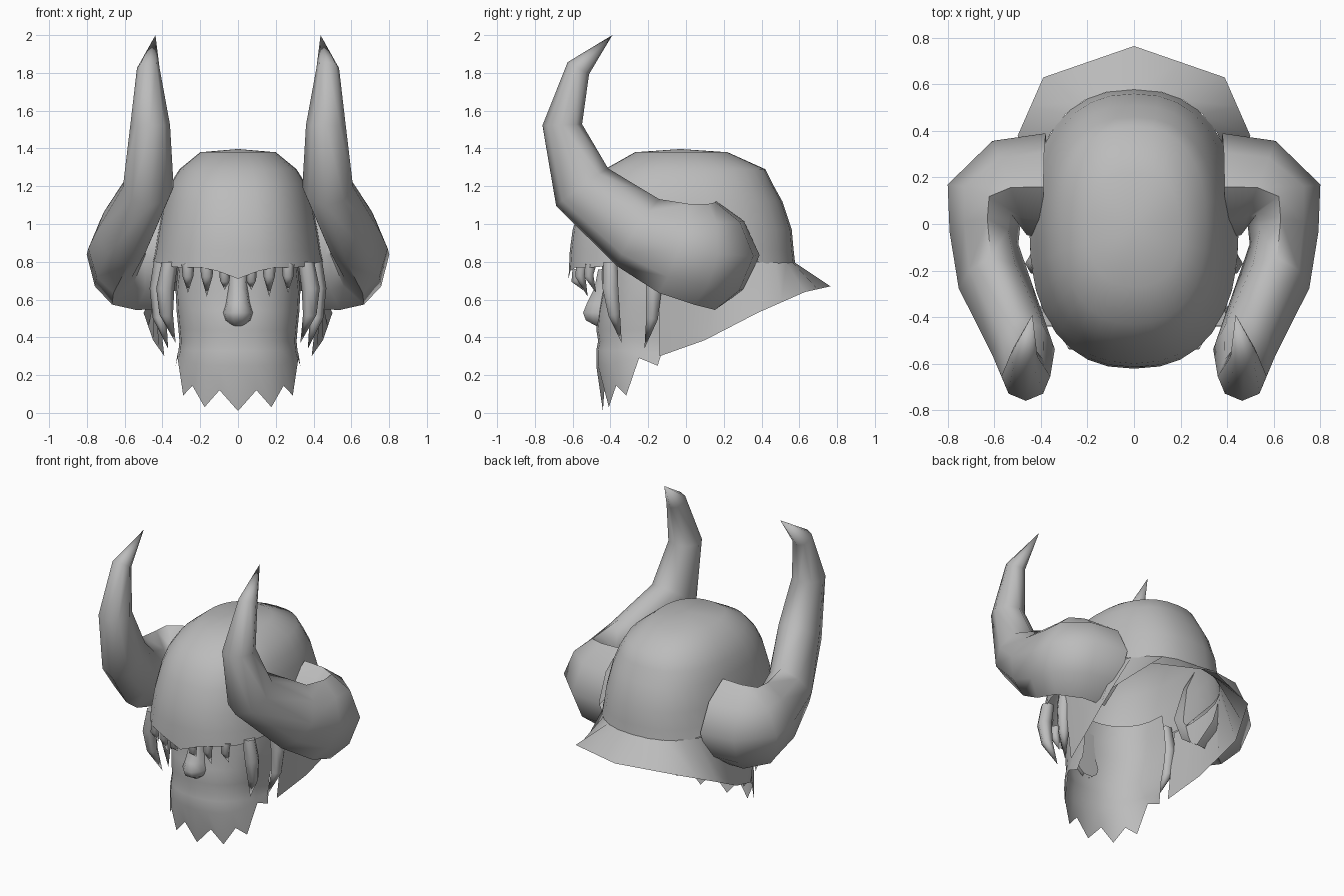
import bpy, bmesh, math
from mathutils import Vector

if "Cube" in bpy.data.objects:
    bpy.data.objects.remove(bpy.data.objects["Cube"])

grey = bpy.data.materials.new("bone_grey")
grey.diffuse_color = (0.5, 0.5, 0.5, 1)
grey.use_nodes = True
grey.node_tree.nodes["Principled BSDF"].inputs["Base Color"].default_value = grey.diffuse_color


def make(name, rows, closed=False, cap=False, mirror=False, angle=40):
    """Skin rows of points into a surface; a one-point row becomes a tip."""
    bm = bmesh.new()
    vs = [[bm.verts.new(p) for p in r] for r in rows]
    for a, b in zip(vs, vs[1:]):
        n = max(len(a), len(b))
        for i in range(n if closed else n - 1):
            j = (i + 1) % n
            if len(a) == 1:
                bm.faces.new((a[0], b[j], b[i]))
            elif len(b) == 1:
                bm.faces.new((a[i], a[j], b[0]))
            else:
                bm.faces.new((a[i], a[j], b[j], b[i]))
    if cap:
        bm.faces.new(vs[0])
    bmesh.ops.recalc_face_normals(bm, faces=bm.faces)
    mesh = bpy.data.meshes.new(name)
    bm.to_mesh(mesh)
    bm.free()
    mesh.materials.append(grey)
    ob = bpy.data.objects.new(name, mesh)
    bpy.context.collection.objects.link(ob)
    bpy.ops.object.select_all(action='DESELECT')
    ob.select_set(True)
    bpy.context.view_layer.objects.active = ob
    bpy.ops.object.shade_smooth_by_angle(angle=math.radians(angle))
    if mirror:
        m = ob.modifiers.new("mirror", 'MIRROR')
        m.use_clip = True
    return ob


def tube(name, secs, sides, cap=True, square=0):
    """Tapered tube; each section is centre, heading of the wide axis, two radii.
    The first 'square' sections are pulled towards a diamond outline."""
    cs = [Vector(s[0]) for s in secs]
    rows = []
    for k, (c, head, ru, rv) in enumerate(secs):
        if ru == 0:
            rows.append([c])
            continue
        t = cs[min(k + 1, len(cs) - 1)] - cs[max(k - 1, 0)]
        h = math.radians(head)
        u = Vector((math.cos(h), math.sin(h), 0))
        v = u.cross(t).normalized()
        row = []
        for i in range(sides):
            w = math.tau * i / sides
            f = .9 if k < square and i % 2 else 1
            row.append(cs[k] + (u * ru * math.cos(w) + v * rv * math.sin(w)) * f)
        rows.append(row)
    make(name, rows, closed=True, cap=cap, mirror=True, angle=68)


def power(v, e):
    return math.copysign(abs(v) ** e, v)


def ring_xy(a, rx, yf, yb):
    """Point on a squarish ring, angle measured from the front."""
    return (rx * power(math.sin(a), .85),
            (yf + yb) / 2 - power(math.cos(a), .85) * (yb - yf) / 2)


# Helmet dome: squarish rings, lowest one shaped into the brow edge
N = 32
rows = [[(0, -0.03, 1.397)]]
for z, rx, yf, yb in ((1.38, .20, -.27, .22), (1.29, .31, -.43, .42),
                      (1.21, .36, -.50, .46), (1.12, .39, -.55, .51),
                      (.97, .42, -.60, .56), (.86, .437, -.615, .57),
                      (.77, .45, -.622, .578)):
    ring = []
    for i in range(N):
        x, y = ring_xy(math.tau * i / N, rx, yf, yb)
        zz = z
        if z < .8:
            zz += -.06 * max(0, 1 - abs(x) / .16) if y < 0 else .02
            zz += .03 * max(0, (abs(x) - .33) / .11)
        ring.append((x, y, zz))
    rows.append(ring)
make("helmet_dome", rows, closed=True, angle=60)

# Flared neck guard: top follows the dome, rim flares out and drops to the cheeks
top, rim = [], []
keys = [(0, .765, .67), (.39, .63, .64), (.50, .38, .53), (.45, .10, .385), (.39, -.14, .30)]
for i in range(9):
    x, y = ring_xy(math.pi * (1 - .55 * i / 8), .45, -.62, .578)
    top.append((x, y, .795))
    p, q = Vector(keys[i // 2]), Vector(keys[min(i // 2 + 1, 4)])
    rim.append(p.lerp(q, .5 * (i % 2)))
top[0] = (0, .578, .795)
make("neck_guard", [top, rim], mirror=True, angle=60)

# Horns: hollow, out from the temples, then forward and up
tube("horn", [
    ((.38, .16, .835), 90, .23, .285),
    ((.535, .155, .83), 70, .215, .285),
    ((.645, .08, .84), 30, .18, .27),
    ((.645, -.06, .87), 10, .15, .25),
    ((.60, -.255, .955), -8, .155, .21),
    ((.475, -.55, 1.195), -5, .135, .17),
    ((.465, -.655, 1.525), 0, .105, .105),
    ((.475, -.57, 1.825), 0, .06, .065),
    ((.437, -.39, 2.0), 0, 0, 0)], 8, cap=False, square=5)

# Side tusks hanging from the brow
for name, pts, r in (
        ("front_tusk", ((.36, -.40, .80), (.385, -.40, .66), (.38, -.38, .52), (.33, -.34, .37)), .048),
        ("rear_tusk", ((.40, -.18, .82), (.42, -.17, .66), (.415, -.18, .50), (.37, -.22, .34)), .048)):
    tube(name, [(p, 0, r * k, r * k) for p, k in zip(pts, (.9, 1, .75, 0))], 6)

# Small teeth along the brow
for x, y, top_z, tip, r in ((.07, -.575, .76, .65, .03), (.165, -.55, .785, .615, .036),
                            (.265, -.505, .785, .635, .034)):
    tube("tooth", [((x, y, top_z), 0, r, r), ((x, y - .01, top_z - .06), 0, r * .85, r * .85),
                   ((x, y + .03, tip), 0, 0, 0)], 6)

# Face shell whose lowest row is the jagged beard
C = 13
rows = []
for z, rx, yf, yb in ((.85, .31, -.43, -.10), (.74, .32, -.45, -.09),
                      (.64, .33, -.445, -.09), (.54, .325, -.465, -.09),
                      (.44, .315, -.475, -.10), (.38, .31, -.465, -.11),
                      (.33, .315, -.475, -.12), (.25, .32, -.475, -.13),
                      (None, .33, -.44, -.15)):
    row = []
    for i in range(C):
        a = math.pi * (i / (C - 1) - .5)
        s = abs(math.sin(a))
        x = rx * power(math.sin(a), .9)
        y = yb + (yf - yb) * max(0, math.cos(a)) ** .8
        if z is None:
            zz = .01 + .04 * s + .20 * s ** 10 + (.10 if i % 2 else 0)
        else:
            zz = z + max(0, .33 - z) * .8 * s ** 6
        row.append((x, y, zz))
    rows.append(row)
make("face_and_beard", rows, angle=60)

# Nose
rows = []
for z, w, y in ((.76, .045, -.465), (.66, .05, -.485), (.58, .065, -.525),
                (.53, .082, -.545), (.49, .07, -.53), (.46, .03, -.475)):
    rows.append([(-w, -.44, z), (-w * .85, (y - .45) / 2, z), (-w * .35, y, z),
                 (w * .35, y, z), (w * .85, (y - .45) / 2, z), (w, -.44, z)])
make("nose", rows, closed=True, cap=True, angle=70)
